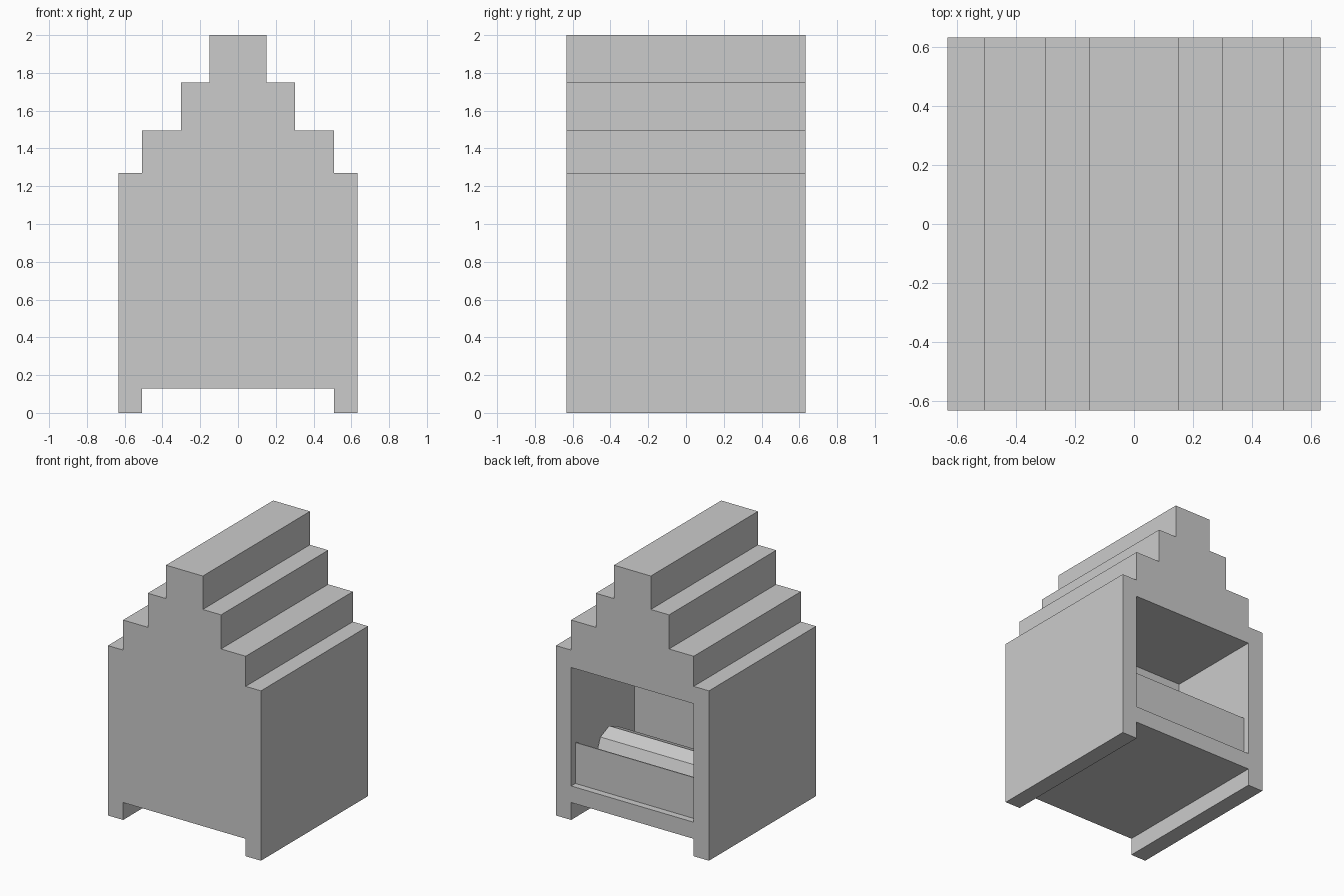
import bpy, bmesh, math
from mathutils import Matrix

if "Cube" in bpy.data.objects:
    bpy.data.objects.remove(bpy.data.objects["Cube"])

HALF_DEPTH = 0.633


def make_object(name, bm):
    bmesh.ops.recalc_face_normals(bm, faces=bm.faces)
    mesh = bpy.data.meshes.new(name)
    bm.to_mesh(mesh)
    bm.free()
    obj = bpy.data.objects.new(name, mesh)
    bpy.context.collection.objects.link(obj)
    return obj


def box(name, lo, hi):
    bm = bmesh.new()
    bmesh.ops.create_cube(bm, size=1)
    for v in bm.verts:
        v.co = [lo[i] if v.co[i] < 0 else hi[i] for i in range(3)]
    return make_object(name, bm)


# Stepped chimney body: half profile mirrored, then extruded front to back
half = [(0.507, 0.13), (0.507, 0), (0.633, 0), (0.633, 1.27), (0.507, 1.27),
        (0.507, 1.495), (0.303, 1.495), (0.303, 1.75), (0.152, 1.75), (0.152, 2.0)]
profile = half + [(-x, z) for x, z in reversed(half)]
bm = bmesh.new()
face = bm.faces.new([bm.verts.new((x, -HALF_DEPTH, z)) for x, z in profile])
ext = bmesh.ops.extrude_face_region(bm, geom=[face])
for v in ext["geom"]:
    if isinstance(v, bmesh.types.BMVert):
        v.co.y = HALF_DEPTH
body = make_object("fireplace_body", bm)

# Firebox opening cut into the back face
cutter = box("firebox_cutter", (-0.507, -0.115, 0.254), (0.507, 0.8, 1.14))
cutter.hide_render = True
cutter.hide_viewport = True
cut = body.modifiers.new("firebox", 'BOOLEAN')
cut.operation = 'DIFFERENCE'
cut.solver = 'EXACT'
cut.object = cutter

# Thin guard panel just inside the opening
box("guard_panel", (-0.507, 0.575, 0.254), (0.507, 0.583, 0.56))

# Eight-sided log lying on the firebox floor
bm = bmesh.new()
bmesh.ops.create_cone(bm, cap_ends=True, segments=8, radius1=0.148, radius2=0.148, depth=0.97,
                      matrix=Matrix.Translation((0, 0.215, 0.402)) @ Matrix.Rotation(math.pi / 2, 4, 'Y'))
make_object("log", bm)
